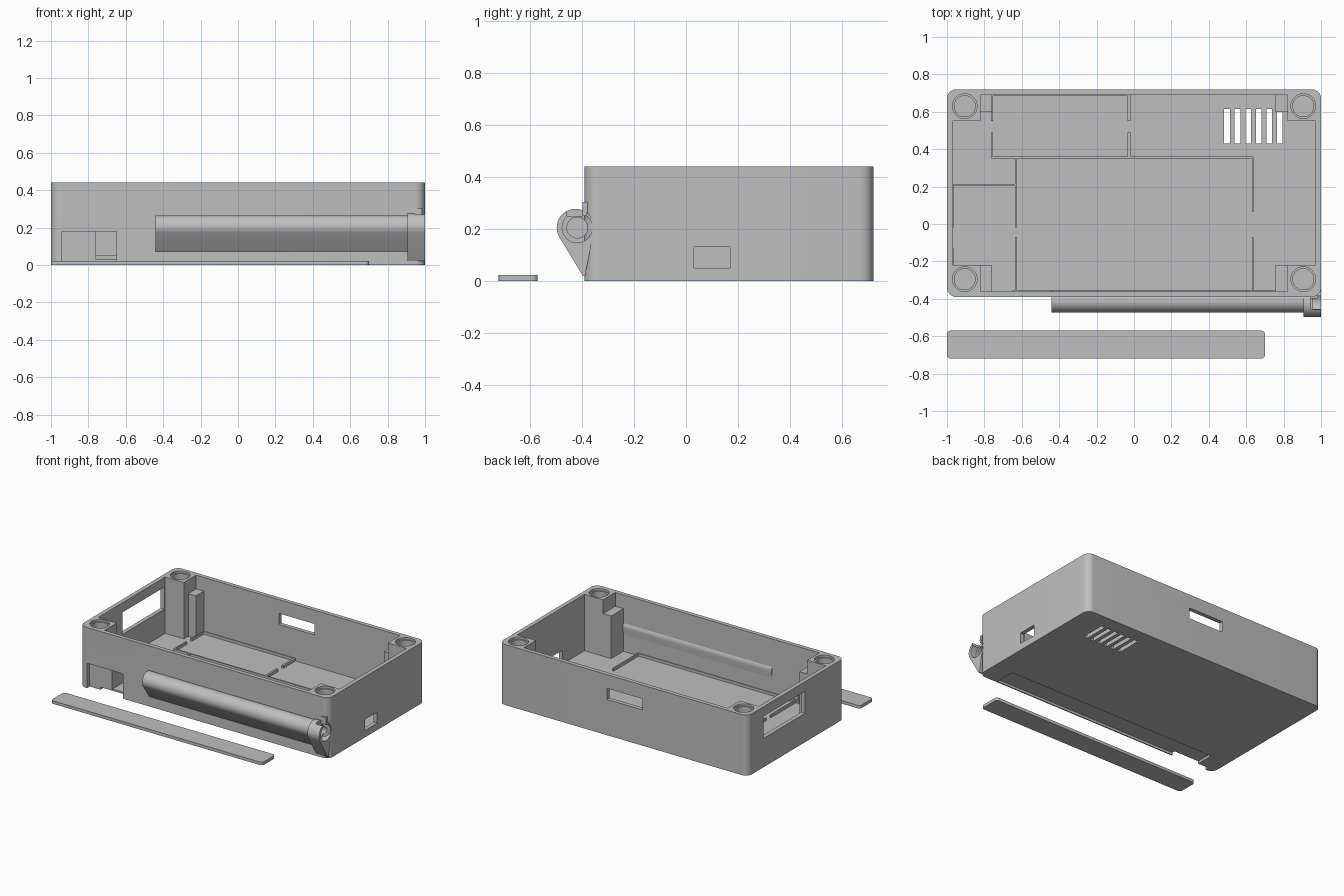
import bpy, bmesh, math

if "Cube" in bpy.data.objects:
    bpy.data.objects.remove(bpy.data.objects["Cube"])

grey = bpy.data.materials.new("plain grey")
grey.diffuse_color = (0.52, 0.52, 0.52, 1)
grey.use_nodes = True
grey.node_tree.nodes["Principled BSDF"].inputs["Base Color"].default_value = grey.diffuse_color


def prism(name, pts, lo, hi, axis="z"):
    """Extrude a 2D outline along z (points are x, y) or along x (points are y, z)."""
    bm = bmesh.new()
    place = (lambda p, t: (p[0], p[1], t)) if axis == "z" else (lambda p, t: (t, p[0], p[1]))
    a = [bm.verts.new(place(p, lo)) for p in pts]
    b = [bm.verts.new(place(p, hi)) for p in pts]
    n = len(pts)
    bm.faces.new(a[::-1])
    bm.faces.new(b)
    for i in range(n):
        bm.faces.new((a[i], a[(i + 1) % n], b[(i + 1) % n], b[i]))
    bmesh.ops.recalc_face_normals(bm, faces=bm.faces[:])
    me = bpy.data.meshes.new(name)
    bm.to_mesh(me)
    bm.free()
    me.materials.append(grey)
    ob = bpy.data.objects.new(name, me)
    bpy.context.collection.objects.link(ob)
    return ob


def box(name, x0, x1, y0, y1, z0, z1):
    return prism(name, [(x0, y0), (x1, y0), (x1, y1), (x0, y1)], z0, z1)


def arc(cx, cy, r, a0, a1, n):
    return [(cx + r * math.cos(math.radians(a0 + (a1 - a0) * i / n)),
             cy + r * math.sin(math.radians(a0 + (a1 - a0) * i / n))) for i in range(n + 1)]


def circle(cx, cy, r, n=40):
    return arc(cx, cy, r, 0, 360, n)[:-1]


def rounded(x0, x1, y0, y1, r, n=8):
    return (arc(x1 - r, y1 - r, r, 0, 90, n) + arc(x0 + r, y1 - r, r, 90, 180, n)
            + arc(x0 + r, y0 + r, r, 180, 270, n) + arc(x1 - r, y0 + r, r, 270, 360, n))


def boolean(ob, other, op="DIFFERENCE", keep=False):
    m = ob.modifiers.new("bool", "BOOLEAN")
    m.operation, m.solver, m.object = op, "EXACT", other
    bpy.context.view_layer.objects.active = ob
    bpy.ops.object.modifier_apply(modifier=m.name)
    if not keep:
        bpy.data.objects.remove(other, do_unlink=True)


def smooth(ob):
    bpy.ops.object.select_all(action="DESELECT")
    ob.select_set(True)
    bpy.context.view_layer.objects.active = ob
    bpy.ops.object.shade_smooth_by_angle(angle=math.radians(30))


# Case body, hollowed so that solid corner blocks remain
body = prism("case_body", rounded(-1, 1, -0.39, 0.72, 0.05), 0, 0.44)
xo, xi, yf, yb = 0.97, 0.82, -0.36, 0.69
cf, cb = -0.22, 0.55
cavity = [(-xi, yf), (xi, yf), (xi, cf), (xo, cf), (xo, cb), (xi, cb),
          (xi, yb), (-xi, yb), (-xi, cb), (-xo, cb), (-xo, cf), (-xi, cf)]
boolean(body, prism("cavity", cavity, 0.03, 0.6))

# Stepped round pockets on the corner blocks
for x in (-0.905, 0.905):
    for y in (-0.295, 0.63):
        boolean(body, prism("pocket_rim", circle(x, y, 0.066), 0.425, 0.5))
        boolean(body, prism("pocket", circle(x, y, 0.056), 0.37, 0.5))

# Openings in the walls: front, right, back, left
for dims in ((-0.94, -0.65, -0.5, -0.36, -0.1, 0.18),
             (0.9, 1.1, 0.03, 0.17, 0.05, 0.13),
             (-0.155, 0.13, 0.6, 0.8, 0.26, 0.34),
             (-1.1, -0.9, 0.06, 0.54, 0.21, 0.37)):
    boolean(body, box("opening", *dims))

# Vent slots in the floor
for i in range(6):
    x = 0.482 + i * 0.0565
    boolean(body, box("slot", x, x + 0.03, 0.43, 0.615, -0.1, 0.1))

# Shallow recess under the case for the loose strip
boolean(body, prism("recess", rounded(-0.852, 0.852, -0.382, -0.23, 0.02), -0.1, 0.018))

# Side tube with a sloped underside, and its larger end socket
AY, AZ = -0.412, 0.205
tube = prism("side_tube", arc(AY, AZ, 0.06, 0, 212, 28) + [(-0.385, 0.065), (-0.375, 0.065)],
             -0.44, 0.92, "x")
socket = prism("tube_socket", arc(-0.425, AZ, 0.072, -15, 207, 32) + [(-0.397, 0.02), (-0.388, 0.02)],
               0.905, 1.0, "x")
boolean(socket, prism("counterbore", circle(-0.418, AZ, 0.058), 0.955, 1.1, "x"))
boolean(socket, box("notch", 0.945, 1.1, -0.457, -0.385, 0.25, 0.4))
bore = prism("bore", circle(-0.418, AZ, 0.04), -0.40, 1.1, "x")
for ob in (body, tube, socket):
    boolean(ob, bore, keep=True)
bpy.data.objects.remove(bore, do_unlink=True)
latch = box("socket_latch", 0.945, 0.985, -0.397, -0.378, 0.25, 0.303)

for ob in (body, tube, socket):
    smooth(ob)

# Shorter support posts beside the corner blocks
for side, x0 in (("left", -0.825), ("right", 0.755)):
    box("back_support_" + side, x0, x0 + 0.067, 0.60, 0.695, 0.025, 0.34)
    box("front_support_" + side, x0, x0 + 0.067, -0.365, -0.22, 0.025, 0.34)

# Low ridges on the floor that frame the compartments
RIDGES = [(-0.765, -0.755, 0.35, 0.49), (-0.765, -0.755, 0.55, 0.69),
          (-0.035, -0.02, 0.35, 0.49), (-0.035, -0.02, 0.55, 0.69),
          (-0.765, 0.64, 0.35, 0.36), (-0.76, -0.025, 0.685, 0.695),
          (0.63, 0.64, 0.065, 0.355), (0.63, 0.64, -0.36, -0.07),
          (-0.635, -0.625, -0.02, 0.355), (-0.635, -0.625, -0.36, -0.07),
          (-0.97, -0.63, 0.205, 0.215), (-0.975, -0.965, -0.02, 0.21),
          (-0.975, -0.965, -0.22, -0.13), (-0.65, 0.64, -0.365, -0.355)]
for r in RIDGES:
    box("floor_ridge", *r, 0.028, 0.05)

# Loose cover strip lying in front
smooth(prism("cover_strip", rounded(-1, 0.7, -0.72, -0.57, 0.02, 5), 0, 0.022))
